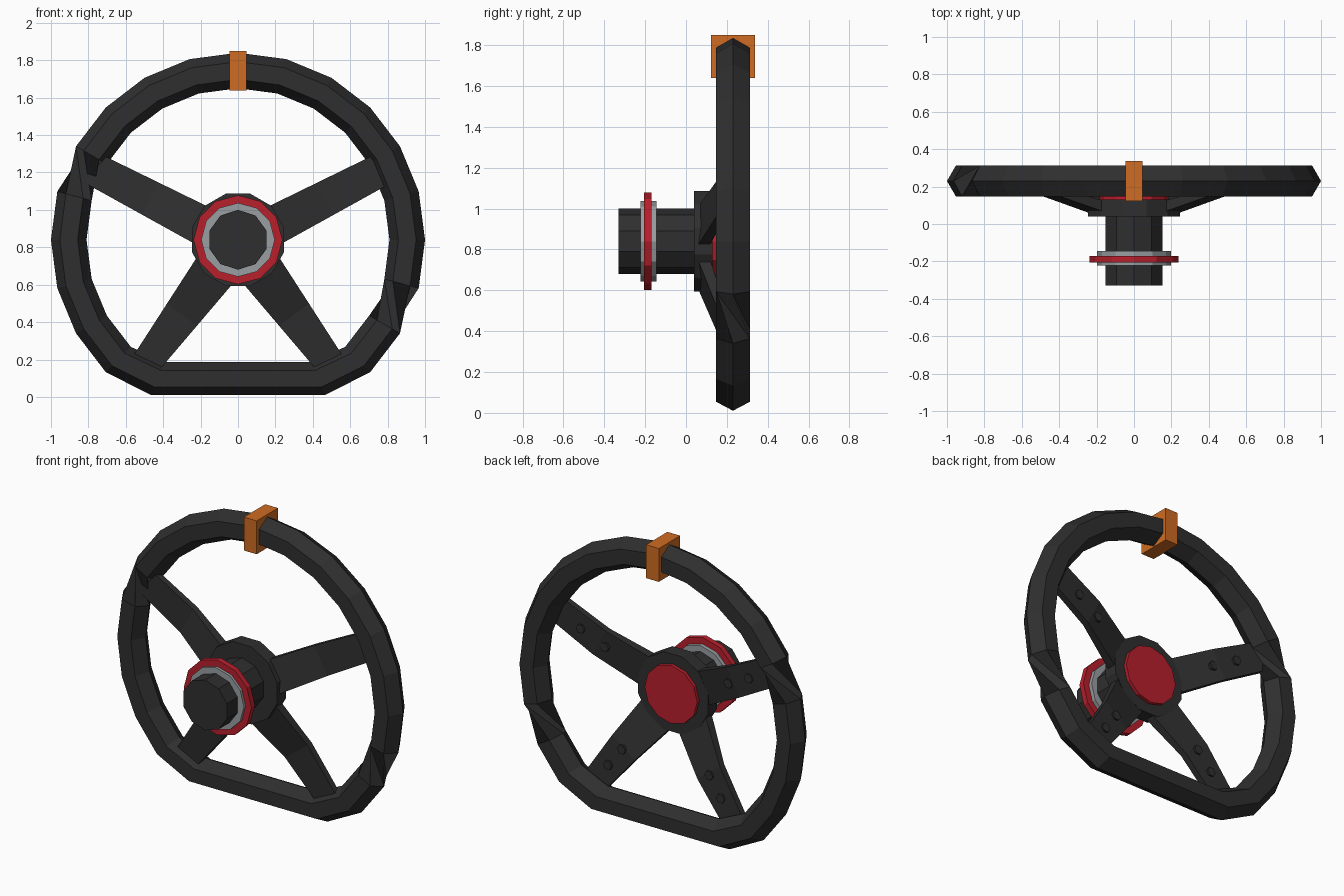
import bpy, bmesh, math
from mathutils import Vector

if "Cube" in bpy.data.objects:
    bpy.data.objects.remove(bpy.data.objects["Cube"])

CZ = 0.84      # wheel centre height
RIM_Y = 0.23   # rim plane


def material(name, rgb):
    m = bpy.data.materials.new(name)
    m.diffuse_color = (*rgb, 1)
    m.use_nodes = True
    m.node_tree.nodes["Principled BSDF"].inputs["Base Color"].default_value = m.diffuse_color
    return m


BLACK = material("matte_black", (0.028, 0.028, 0.029))
RED = material("red", (0.48, 0.014, 0.025))
GREY = material("grey_metal", (0.32, 0.345, 0.36))
ORANGE = material("orange", (0.62, 0.15, 0.016))


def finish(bm, name, mat):
    bmesh.ops.recalc_face_normals(bm, faces=bm.faces)
    me = bpy.data.meshes.new(name)
    bm.to_mesh(me)
    bm.free()
    me.materials.append(mat)
    ob = bpy.data.objects.new(name, me)
    bpy.context.collection.objects.link(ob)
    return ob


def disc(name, r, y0, y1, sides, mat, turn=0.0, x=0.0, z=CZ):
    """Flat-sided cylinder along y; turn is the angle of its first corner."""
    bm = bmesh.new()
    loops = []
    for y in (y0, y1):
        loops.append([bm.verts.new((x + r * math.cos(turn + k * math.tau / sides), y,
                                    z + r * math.sin(turn + k * math.tau / sides)))
                      for k in range(sides)])
    bm.faces.new(loops[0])
    bm.faces.new(loops[1])
    for k in range(sides):
        n = (k + 1) % sides
        bm.faces.new((loops[0][k], loops[0][n], loops[1][n], loops[1][k]))
    return finish(bm, name, mat)


# Rim: hexagonal section swept round a flat-bottomed circle, with two twisted grips
R, r = 0.905, 0.095
stations = []
for deg in range(-45, 226, 15):
    a = math.radians(deg)
    stations.append((R * math.cos(a), R * math.sin(a), a, deg))
for s, deg in ((-1, 247), (1, 293)):
    stations.append((s * 0.43, -0.742, math.radians(deg), deg))
bm = bmesh.new()
rings = []
for px, pz, a, deg in stations:
    ring = []
    for k in range(6):
        t = k * math.tau / 6
        d = r * math.cos(t)
        ring.append(bm.verts.new((px + d * math.cos(a), RIM_Y - r * math.sin(t),
                                  CZ + pz + d * math.sin(a))))
    rings.append(ring)
for i, ring in enumerate(rings):
    nxt = rings[(i + 1) % len(rings)]
    shift = 2 if stations[i][3] in (-30, 150) else 0
    for k in range(6):
        bm.faces.new((ring[k], ring[(k + 1) % 6],
                      nxt[(k + 1 + shift) % 6], nxt[(k + shift) % 6]))
finish(bm, "rim", BLACK)


# Spokes: bent tapered bars from the hub out to the rim, with two bolts on the back
def spoke(name, root, tip, w0, w1, side, bolts):
    a, b = Vector(root), Vector(tip)
    u = (b - a).normalized()
    n = Vector((-u.y, u.x))
    # fraction along the bar, front y, back y
    profile = [(0.0, 0.055, 0.115), (0.48, 0.158, 0.2), (1.0, 0.185, 0.225)]
    bm = bmesh.new()
    secs = []
    for f, yf, yb in profile:
        c, w = a.lerp(b, f), (w0 + (w1 - w0) * f) / 2
        secs.append([bm.verts.new((side * (c.x + e * w * n.x), y, CZ + c.y + e * w * n.y))
                     for e, y in ((1, yf), (-1, yf), (-1, yb), (1, yb))])
    for s, t in zip(secs, secs[1:]):
        for k in range(4):
            m = (k + 1) % 4
            bm.faces.new((s[k], s[m], t[m], t[k]))
    bm.faces.new(secs[0])
    bm.faces.new(secs[-1])
    finish(bm, name, BLACK)
    for i, f in enumerate(bolts):
        c = a.lerp(b, f)
        yb = 0.115 + 0.085 * f / 0.48 if f < 0.48 else 0.2 + 0.025 * (f - 0.48) / 0.52
        disc(f"{name}_bolt_{i}", 0.03, yb - 0.02, yb + 0.012, 6, BLACK, 0, side * c.x, CZ + c.y)


for side, label in ((1, "right"), (-1, "left")):
    spoke("upper_spoke_" + label, (0.18, 0.07), (0.785, 0.385), 0.21, 0.175, side, (0.42, 0.68))
    spoke("lower_spoke_" + label, (0.115, -0.152), (0.5, -0.67), 0.24, 0.155, side, (0.5, 0.73))

# Hub, column and collars
disc("hub_base", 0.255, 0.04, 0.13, 12, BLACK, math.radians(15))
disc("column", 0.16, -0.33, 0.05, 10, BLACK, math.pi / 2)
disc("grey_collar", 0.197, -0.222, -0.145, 12, GREY)
disc("red_collar", 0.238, -0.205, -0.17, 12, RED)
disc("red_button", 0.185, 0.12, 0.152, 12, RED)

# Orange centre marker clamped round the top of the rim
bm = bmesh.new()
bmesh.ops.create_cube(bm, size=1)
bmesh.ops.scale(bm, vec=(0.09, 0.214, 0.212), verts=bm.verts)
bmesh.ops.translate(bm, vec=(0, RIM_Y, 1.744), verts=bm.verts)
finish(bm, "top_marker", ORANGE)
